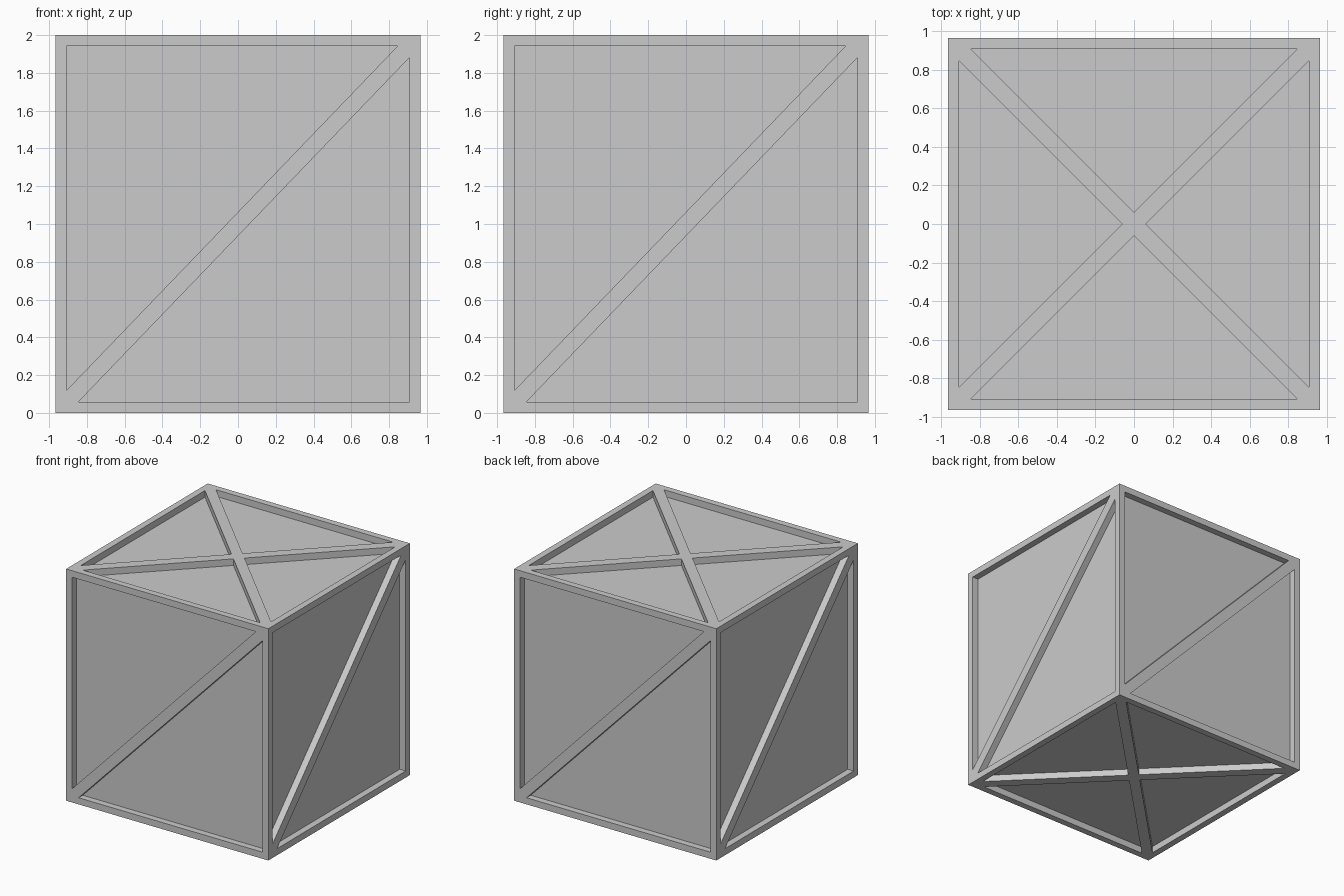
import bpy, bmesh, math
from mathutils import Matrix, Vector

if "Cube" in bpy.data.objects:
    bpy.data.objects.remove(bpy.data.objects["Cube"])

HALF, HEIGHT = 0.965, 2.0      # crate half width and height
RIM, DEPTH, GAP = 0.057, 0.057, 0.062   # frame width, recess depth, brace offset

grey = bpy.data.materials.new("crate grey")
grey.diffuse_color = (0.6, 0.6, 0.6, 1)
grey.use_nodes = True
grey.node_tree.nodes["Principled BSDF"].inputs["Base Color"].default_value = grey.diffuse_color


def make_object(name, bm):
    bmesh.ops.recalc_face_normals(bm, faces=bm.faces)
    mesh = bpy.data.meshes.new(name)
    bm.to_mesh(mesh)
    bm.free()
    mesh.materials.append(grey)
    ob = bpy.data.objects.new(name, mesh)
    bpy.context.collection.objects.link(ob)
    return ob


def add_prism(bm, outline, matrix):
    """Triangular pocket: outline in the panel plane, sunk from outside to DEPTH."""
    outer = [bm.verts.new(matrix @ Vector((u, v, 0.1))) for u, v in outline]
    inner = [bm.verts.new(matrix @ Vector((u, v, -DEPTH))) for u, v in outline]
    bm.faces.new(outer)
    bm.faces.new(inner[::-1])
    n = len(outline)
    for i in range(n):
        j = (i + 1) % n
        bm.faces.new((outer[i], inner[i], inner[j], outer[j]))


# Solid crate body
bm = bmesh.new()
bmesh.ops.create_cube(bm, size=1, matrix=Matrix.Translation((0, 0, HEIGHT / 2))
                      @ Matrix.Diagonal((2 * HALF, 2 * HALF, HEIGHT, 1)))
crate = make_object("crate", bm)

bm = bmesh.new()
w, h = HALF - RIM, HEIGHT / 2 - RIM

# Side pockets: two triangles around one rising brace
upper = [(-w, h), (-w, -h + GAP), (w - GAP, h)]
lower = [(-u, -v) for u, v in upper]
for k in range(4):
    side = (Matrix.Translation((0, 0, HEIGHT / 2)) @ Matrix.Rotation(k * math.pi / 2, 4, 'Z')
            @ Matrix.Translation((0, -HALF, 0)) @ Matrix.Rotation(math.pi / 2, 4, 'X'))
    add_prism(bm, upper, side)
    add_prism(bm, lower, side)

# Top and bottom pockets: four triangles around a cross brace
wedge = [(-w + GAP, w), (0, GAP), (w - GAP, w)]
for k in range(4):
    turn = Matrix.Rotation(k * math.pi / 2, 4, 'Z')
    add_prism(bm, wedge, Matrix.Translation((0, 0, HEIGHT)) @ turn)
    add_prism(bm, wedge, turn @ Matrix.Rotation(math.pi, 4, 'X'))
cutter = make_object("pocket_cutter", bm)
cutter.hide_render = True

# Cut the pockets, leaving frame and braces
cut = crate.modifiers.new("pockets", 'BOOLEAN')
cut.operation = 'DIFFERENCE'
cut.solver = 'EXACT'
cut.object = cutter
bpy.context.view_layer.objects.active = crate
crate.select_set(True)
bpy.ops.object.modifier_apply(modifier=cut.name)
bpy.data.objects.remove(cutter)
